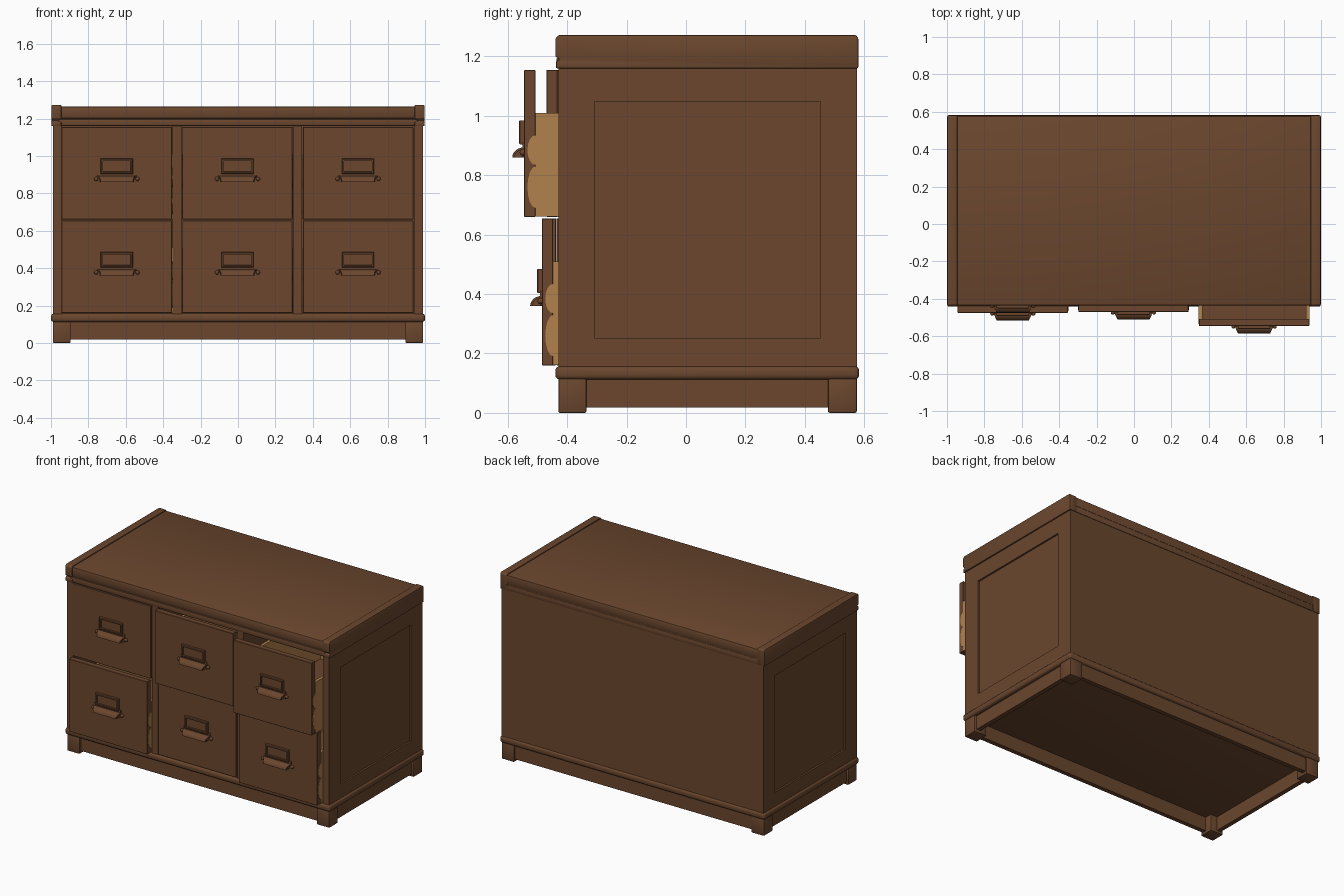
import bpy, bmesh, math
from mathutils import Vector

old = bpy.data.objects.get("Cube")
if old:
    bpy.data.objects.remove(old, do_unlink=True)


def material(name, rgb):
    m = bpy.data.materials.new(name)
    m.use_nodes = True
    m.diffuse_color = (*rgb, 1)
    m.node_tree.nodes["Principled BSDF"].inputs["Base Color"].default_value = (*rgb, 1)
    return m


BROWN = material("brown wood", (0.145, 0.062, 0.027))
GOLD = material("golden wood", (0.44, 0.22, 0.072))
made = []


def finish(name, bm, mat, bevel=0, segments=2):
    if bevel:
        bmesh.ops.bevel(bm, geom=bm.edges[:], offset=bevel, segments=segments,
                        profile=0.5, affect='EDGES')
    bmesh.ops.recalc_face_normals(bm, faces=bm.faces[:])
    me = bpy.data.meshes.new(name)
    bm.to_mesh(me)
    bm.free()
    me.materials.append(mat)
    ob = bpy.data.objects.new(name, me)
    bpy.context.collection.objects.link(ob)
    made.append(ob)
    return ob


def box_mesh(x, y, z):
    bm = bmesh.new()
    bmesh.ops.create_cube(bm, size=1)
    for v in bm.verts:
        v.co = Vector([(r[0] + r[1]) / 2 + c * (r[1] - r[0]) for r, c in zip((x, y, z), v.co)])
    return bm


def box(name, x, y, z, mat=BROWN, bevel=0, segments=2):
    return finish(name, box_mesh(x, y, z), mat, bevel, segments)


def prism_mesh(profile, x0, x1):
    """Extrude a (y, z) outline along x."""
    bm = bmesh.new()
    face = bm.faces.new([bm.verts.new((x0, y, z)) for y, z in profile])
    out = bmesh.ops.extrude_face_region(bm, geom=[face])["geom"]
    moved = [g for g in out if isinstance(g, bmesh.types.BMVert)]
    bmesh.ops.translate(bm, vec=(x1 - x0, 0, 0), verts=moved)
    return bm


FRONT, BACK = -0.43, 0.575

# Carcass sides, each with a sunken centre panel
for side, s in (("right", -1), ("left", 1)):
    bm = box_mesh(sorted((s * 0.942, s * 0.988)), (FRONT, BACK), (0.13, 1.17))
    bm.faces.ensure_lookup_table()
    face = max(bm.faces, key=lambda f: f.calc_center_median().x * s)
    bmesh.ops.inset_region(bm, faces=[face], thickness=0.172)
    out = bmesh.ops.extrude_face_region(bm, geom=[face])["geom"]
    bmesh.ops.delete(bm, geom=[face], context='FACES_ONLY') if face.is_valid else None
    verts = [g for g in out if isinstance(g, bmesh.types.BMVert)]
    bmesh.ops.translate(bm, vec=(-s * 0.012, 0, 0), verts=verts)
    finish(side + "_side", bm, BROWN)

# Back, floor and upright dividers
box("back_panel", (-0.95, 0.95), (0.55, BACK - 0.001), (0.13, 1.17))
box("floor", (-0.95, 0.95), (-0.42, 0.56), (0.115, 0.15))
for name, x in (("right", -0.326), ("left", 0.32)):
    box(name + "_divider", (x - 0.023, x + 0.023), (FRONT, 0.56), (0.14, 1.17))

# Top: moulding, slab and raised end caps with a notched front
box("top_moulding", (-0.96, 0.96), (-0.436, 0.578), (1.16, 1.197), bevel=0.006)
box("top_slab", (-0.955, 0.955), (-0.436, 0.579), (1.2, 1.265), bevel=0.01)
box("top_core", (-0.95, 0.95), (-0.428, 0.575), (1.18, 1.22))
cap = [(-0.438, 1.16), (-0.438, 1.183), (-0.428, 1.188), (-0.428, 1.193), (-0.44, 1.2),
       (-0.44, 1.26), (-0.43, 1.272), (0.572, 1.272), (0.58, 1.262), (0.58, 1.16)]
for side, s in (("right", -1), ("left", 1)):
    finish(side + "_end_cap", prism_mesh(cap, s * 0.944, s * 0.997), BROWN, 0.004)

# Base: rounded moulding, skirt boards and feet
box("base_moulding", (-1, 1), (-0.44, 0.583), (0.112, 0.157), bevel=0.015, segments=3)
for name, y in (("front", -0.415), ("back", 0.535)):
    box(name + "_skirt", (-0.95, 0.95), (y, y + 0.03), (0.018, 0.12))
for name, x in (("right", -0.975), ("left", 0.945)):
    box(name + "_skirt", (x, x + 0.03), (-0.4, 0.55), (0.018, 0.12))
for sx, xs in (("right", (-0.99, -0.895)), ("left", (0.895, 0.99))):
    for sy, ys in (("front", (FRONT, -0.335)), ("back", (0.478, BACK))):
        box(f"{sy}_{sx}_foot", xs, ys, (0, 0.12), bevel=0.006)


def arc(radius_y, radius_z, steps=6):
    return [(-radius_y * math.cos(a), radius_z * math.sin(a))
            for a in (math.pi / 2 * i / steps for i in range(steps + 1))]


def handle(label, cx, y, z):
    """Label frame and cup pull on a drawer whose face is at y and base at z."""
    bm = box_mesh((cx - 0.086, cx + 0.086), (y - 0.014, y + 0.002), (z + 0.244, z + 0.325))
    face = min(bm.faces, key=lambda f: f.calc_center_median().y)
    bmesh.ops.inset_region(bm, faces=[face], thickness=0.005, depth=0.003)
    bmesh.ops.inset_region(bm, faces=[face], thickness=0.011)
    bmesh.ops.inset_region(bm, faces=[face], thickness=0.001, depth=-0.01)
    finish(label + "_label_frame", bm, BROWN)

    # Hollow quarter-round cup, narrower toward its lip
    low = z + 0.2
    outer = [(y + a, low + b) for a, b in arc(0.04, 0.034)]
    inner = [(y + a, low + b) for a, b in arc(0.033, 0.027)]
    bm = prism_mesh(outer + inner[::-1], cx - 0.105, cx + 0.105)
    for v in bm.verts:
        v.co.x = cx + (v.co.x - cx) * (1 - 4.5 * max(0, y - v.co.y))
    finish(label + "_cup_pull", bm, BROWN)
    solid = [(y + 0.002, low)] + [(y + a, low + b) for a, b in arc(0.036, 0.031)]
    for s in (-1, 1):
        bm = prism_mesh(solid, cx + s * 0.088, cx + s * 0.092)
        for v in bm.verts:
            v.co.x = cx + (v.co.x - cx) * (1 - 3.5 * max(0, y - v.co.y))
        finish(label + "_pull_end", bm, BROWN)
    box(label + "_pull_plate", (cx - 0.1, cx + 0.1), (y - 0.006, y + 0.002),
        (z + 0.202, z + 0.25))
    for s in (-1, 1):
        bm = bmesh.new()
        bmesh.ops.create_uvsphere(bm, u_segments=12, v_segments=8, radius=0.011)
        bmesh.ops.translate(bm, vec=(cx + s * 0.11, y - 0.004, z + 0.217), verts=bm.verts)
        finish(label + "_pull_ear", bm, BROWN)


def drawer(label, cx, y, z):
    """Open-topped drawer; y is the outer face of its front."""
    half, back = 0.295, y + 0.93
    inner = y + 0.038
    box(label + "_front", (cx - half, cx + half), (y, inner), (z, z + 0.495), bevel=0.002, segments=1)

    # Sides with scalloped joints running into the front
    edge = [(inner, z + 0.001)]
    for mid, size in ((0.1, 0.07), (0.225, 0.05)):
        for i in range(9):
            a = math.pi * i / 8
            edge.append((inner - 0.027 * math.sin(a), z + mid - size * math.cos(a)))
    outline = edge + [(inner, z + 0.35), (back, z + 0.35), (back, z + 0.001)]
    for side, s in (("right", -1), ("left", 1)):
        finish(f"{label}_{side}_side",
               prism_mesh(outline, cx + s * (half - 0.018), cx + s * (half + 0.0015)), GOLD)
    box(label + "_bottom", (cx - 0.28, cx + 0.28), (inner - 0.005, back - 0.005), (z + 0.012, z + 0.024))
    box(label + "_back", (cx - 0.28, cx + 0.28), (back - 0.02, back - 0.002), (z + 0.012, z + 0.349), GOLD)
    handle(label, cx, y, z)


# Drawers, each pulled out by a different amount
columns = (("right", -0.648), ("middle", -0.003), ("left", 0.642))
rows = (("upper", 0.66, (-0.434, -0.47, -0.545)),
        ("lower", 0.16, (-0.475, -0.436, -0.485)))
for row, z, faces in rows:
    for (column, cx), y in zip(columns, faces):
        drawer(f"{row}_{column}_drawer", cx, y, z)

# Smooth the rounded parts, keeping real edges crisp
bpy.ops.object.select_all(action='DESELECT')
for ob in made:
    ob.select_set(True)
bpy.context.view_layer.objects.active = made[0]
bpy.ops.object.shade_smooth_by_angle(angle=math.radians(35))
